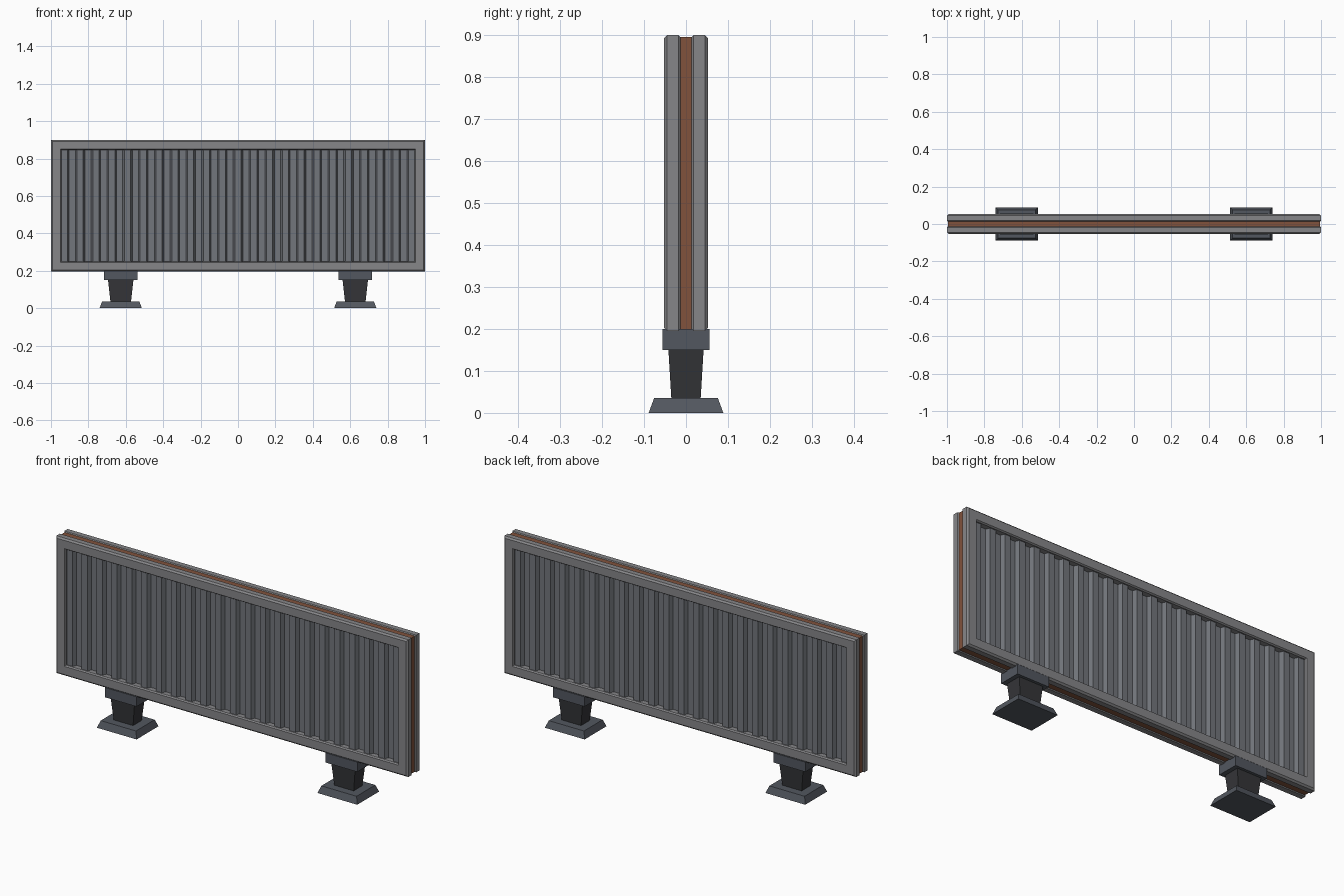
import bpy, math

if "Cube" in bpy.data.objects:
    bpy.data.objects.remove(bpy.data.objects["Cube"])


def material(name, rgb):
    m = bpy.data.materials.new(name)
    m.diffuse_color = (*rgb, 1)
    m.use_nodes = True
    m.node_tree.nodes["Principled BSDF"].inputs["Base Color"].default_value = m.diffuse_color
    return m


FRAME = material("frame_grey", (0.24, 0.24, 0.25))
SHEET = material("sheet_grey", (0.17, 0.18, 0.20))
CORE = material("rust_brown", (0.22, 0.085, 0.045))
METAL = material("dark_metal", (0.085, 0.095, 0.115))
POST = material("black_metal", (0.035, 0.036, 0.04))


def make(name, verts, faces, mat, turn=0):
    me = bpy.data.meshes.new(name)
    me.from_pydata(verts, [], faces)
    me.materials.append(mat)
    ob = bpy.data.objects.new(name, me)
    ob.rotation_euler.z = turn
    bpy.context.collection.objects.link(ob)
    return ob


def block(name, cx, z0, z1, bottom, top, mat):
    """Box with separate (half x, half y) sizes at its bottom and top."""
    verts = [(cx + sx * hx, sy * hy, z)
             for (hx, hy), z in ((bottom, z0), (top, z1))
             for sx, sy in ((-1, -1), (1, -1), (1, 1), (-1, 1))]
    faces = [(3, 2, 1, 0), (4, 5, 6, 7)]
    faces += [(i, (i + 1) % 4, (i + 1) % 4 + 4, i + 4) for i in range(4)]
    return make(name, verts, faces, mat)


Z0, Z1 = 0.195, 0.90

# Picture-frame profile as (inset from the edge, depth towards the front)
PROFILE = [(0.055, 0.013), (0.005, 0.013), (0, 0.018), (0, 0.045),
           (0.008, 0.053), (0.05, 0.053), (0.055, 0.046)]


def frame(name, turn):
    verts, faces = [], []
    for d, y in PROFILE:
        x, lo, hi = 1 - d, Z0 + d, Z1 - d
        verts += [(-x, -y, lo), (x, -y, lo), (x, -y, hi), (-x, -y, hi)]
    n = len(PROFILE)
    for k in range(n):
        a, b = 4 * k, 4 * ((k + 1) % n)
        for i in range(4):
            j = (i + 1) % 4
            faces.append((a + i, a + j, b + j, b + i))
    make(name, verts, faces, FRAME, turn)


# Corrugated sheet: trapezoid ribs swept from bottom to top
def sheet(name, turn):
    ribs, flat, slope = 22, 0.034, 0.0095
    period = 2 * (flat + slope)
    scale = 1.89 / (ribs * period + flat)
    pts = []
    for i in range(ribs + 1):
        x = i * period
        pts += [(x, 0.040), (x + flat, 0.040)]
        if i < ribs:
            pts += [(x + flat + slope, 0.020), (x + 2 * flat + slope, 0.020)]
    verts = []
    for x, y in pts:
        verts += [(x * scale - 0.945, -y, Z0 + 0.053),
                  (x * scale - 0.945, -y, Z1 - 0.053)]
    faces = [(2 * i, 2 * i + 2, 2 * i + 3, 2 * i + 1)
             for i in range(len(pts) - 1)]
    make(name, verts, faces, SHEET, turn)


for side, turn in (("front", 0), ("back", math.pi)):
    frame(side + "_frame", turn)
    sheet(side + "_corrugated_sheet", turn)

# Recessed core sandwiched between the two frames
block("core_panel", 0, Z0 + 0.004, Z1 - 0.004,
      (0.995, 0.016), (0.995, 0.016), CORE)

# Two legs: foot plate, tapered post and bracket
for side, x in (("left", -0.627), ("right", 0.627)):
    block(side + "_foot", x, 0, 0.035, (0.113, 0.089), (0.1, 0.076), METAL)
    block(side + "_post", x, 0.035, 0.152, (0.055, 0.035), (0.068, 0.042), POST)
    block(side + "_bracket", x, 0.15, 0.2, (0.09, 0.056), (0.09, 0.056), METAL)
